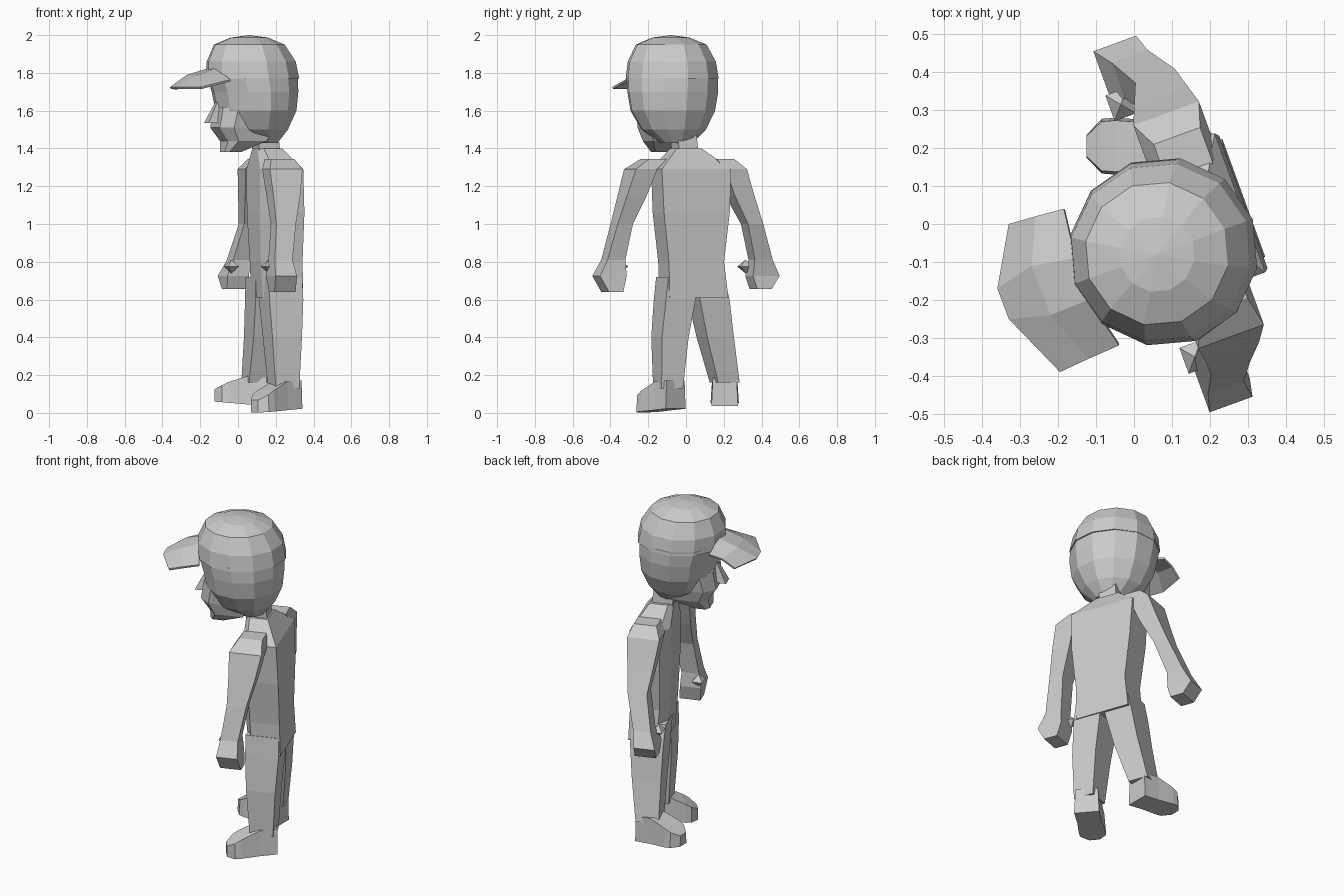
import bpy, bmesh, math
from mathutils import Vector

YAW = math.radians(-70)                                     # the figure faces -x, a little to -y
L = Vector((math.cos(YAW), math.sin(YAW), 0))               # towards the figure's left
B = Vector((-math.sin(YAW), math.cos(YAW), 0))              # towards the figure's back
BOX = [(1, 1), (1, -1), (-1, -1), (-1, 1)]
HEX = [(1, 1), (1, -.6), (.55, -1), (-.55, -1), (-1, -.6), (-1, 1)]
ROUND = [(math.cos(i * math.pi / 6), -math.sin(i * math.pi / 6)) for i in range(12)]


def skin(name, rings, closed=True):
    """Join rows of points with quads; closed rows also get end caps."""
    bm = bmesh.new()
    rows = [[bm.verts.new(p) for p in r] for r in rings]
    n = len(rows[0])
    for a, b in zip(rows, rows[1:]):
        for i in range(n if closed else n - 1):
            j = (i + 1) % n
            bm.faces.new((a[i], a[j], b[j], b[i]))
    if closed:
        bm.faces.new(rows[0][::-1])
        bm.faces.new(rows[-1])
        bmesh.ops.remove_doubles(bm, verts=bm.verts, dist=0.0005)
    bmesh.ops.recalc_face_normals(bm, faces=bm.faces)
    mesh = bpy.data.meshes.new(name)
    bm.to_mesh(mesh)
    bm.free()
    ob = bpy.data.objects.new(name, mesh)
    bpy.context.collection.objects.link(ob)
    return ob


def loft(name, shape, sections):
    """Sections are (x, y, z, half width, half depth), in the figure's heading."""
    return skin(name, [[Vector((x, y, z)) + L * (a * w) + B * (b * d) for a, b in shape]
                       for x, y, z, w, d in sections])


# Head, with the face narrowing below the cap
loft("head", ROUND, [(.13, -.05, 1.43, .09, .08), (.10, -.065, 1.5, .175, .165),
                     (.095, -.07, 1.6, .23, .215), (.09, -.07, 1.7, .247, .23),
                     (.075, -.073, 1.79, .248, .245)])
# Cap crown
loft("cap", ROUND, [(.078, -.073, 1.77, .25, .25), (.07, -.075, 1.86, .236, .24),
                    (.06, -.078, 1.95, .19, .19), (.06, -.08, 1.987, .10, .10),
                    (.06, -.08, 2.0, .0001, .0001)])
# Cap visor, arched across and drooping at the tip
visor = skin("cap_visor", [
    [(-.185, .04, 1.78), (-.155, -.09, 1.825), (-.12, -.2, 1.825), (-.04, -.32, 1.765)],
    [(-.26, .02, 1.765), (-.27, -.11, 1.79), (-.22, -.24, 1.785), (-.12, -.355, 1.745)],
    [(-.33, .0, 1.72), (-.36, -.17, 1.725), (-.33, -.25, 1.725), (-.195, -.39, 1.725)]], False)
mod = visor.modifiers.new("thickness", 'SOLIDIFY')
mod.thickness = .012
# Jaw and chin
loft("jaw", HEX, [(-.045, -.115, 1.38, .065, .04), (.02, -.1, 1.44, .115, .10),
                  (.015, -.1, 1.51, .135, .145), (.04, -.09, 1.62, .15, .155)])
# Nose
loft("nose", BOX, [(-.125, -.145, 1.535, .035, .045), (-.085, -.13, 1.67, .012, .02)])

# Neck and torso
loft("neck", BOX, [(.15, -.005, 1.37, .055, .06), (.14, -.015, 1.52, .05, .055)])
loft("torso", HEX, [(.195, .035, .61, .165, .10), (.19, .02, .8, .155, .105),
                    (.185, .02, 1.06, .185, .11), (.18, .02, 1.29, .195, .105),
                    (.15, -.005, 1.4, .07, .065)])

# Arm centre lines, running shoulder to fingertips
arm_paths = {
    "left": [(.22, -.17, 1.345), (.235, -.24, 1.29), (.24, -.285, 1.15), (.24, -.34, 1.0),
             (.225, -.385, .81), (.23, -.405, .725), (.235, -.39, .64)],
    "right": [(.13, .185, 1.345), (.105, .235, 1.29), (.09, .285, 1.15), (.07, .35, 1.0),
              (.005, .395, .81), (-.025, .405, .725), (-.015, .395, .655)]}
arm_sizes = [(.05, .065), (.06, .092), (.055, .075), (.043, .055),
             (.05, .05), (.075, .06), (.04, .06)]
# Leg centre lines, running hip to ankle
leg_paths = {
    "left": [(.225, -.055, .72), (.228, -.06, .6), (.235, -.085, .4), (.242, -.095, .13)],
    "right": [(.155, .1, .72), (.155, .12, .6), (.135, .155, .4), (.1, .205, .16)]}
leg_sizes = [(.075, .095), (.083, .095), (.075, .083), (.06, .066)]
# Shoe heel position, toe heading, sole height at heel and toe, and thumb centre
shoes = {"left": ((.295, -.055), 221, .022, .002), "right": ((.15, .205), 180, .036, .06)}
thumbs = {"left": (.16, -.35, .775), "right": (-.035, .315, .775)}
# Shoe cross-sections: distance from heel, half width, height
shoe_profile = [(0, .07, .15), (.1, .068, .15), (.2, .075, .11), (.235, .072, .09), (.275, .03, .065)]

for side in ("left", "right"):
    loft(side + "_arm", BOX, [p + s for p, s in zip(arm_paths[side], arm_sizes)])
    loft(side + "_leg", BOX, [p + s for p, s in zip(leg_paths[side], leg_sizes)])

    # Shoe, skinned from heel to toe
    (hx, hy), angle, z_heel, z_toe = shoes[side]
    c, s = math.cos(math.radians(angle)), math.sin(math.radians(angle))
    rings = []
    for dist, w, h in shoe_profile:
        sole = z_heel + (z_toe - z_heel) * dist / .275
        x, y = hx + c * dist, hy + s * dist
        rings.append([(x - s * w * k, y + c * w * k, z) for k, z in
                      ((1, sole), (-1, sole), (-.9, sole + h), (.9, sole + h))])
    skin(side + "_shoe", rings)

    # Thumb, a small diamond on the inner side of the hand
    tx, ty, tz = thumbs[side]
    loft(side + "_thumb", BOX, [(tx, ty, tz - .035, .001, .001), (tx, ty, tz, .036, .03),
                                (tx, ty, tz + .035, .001, .001)])
